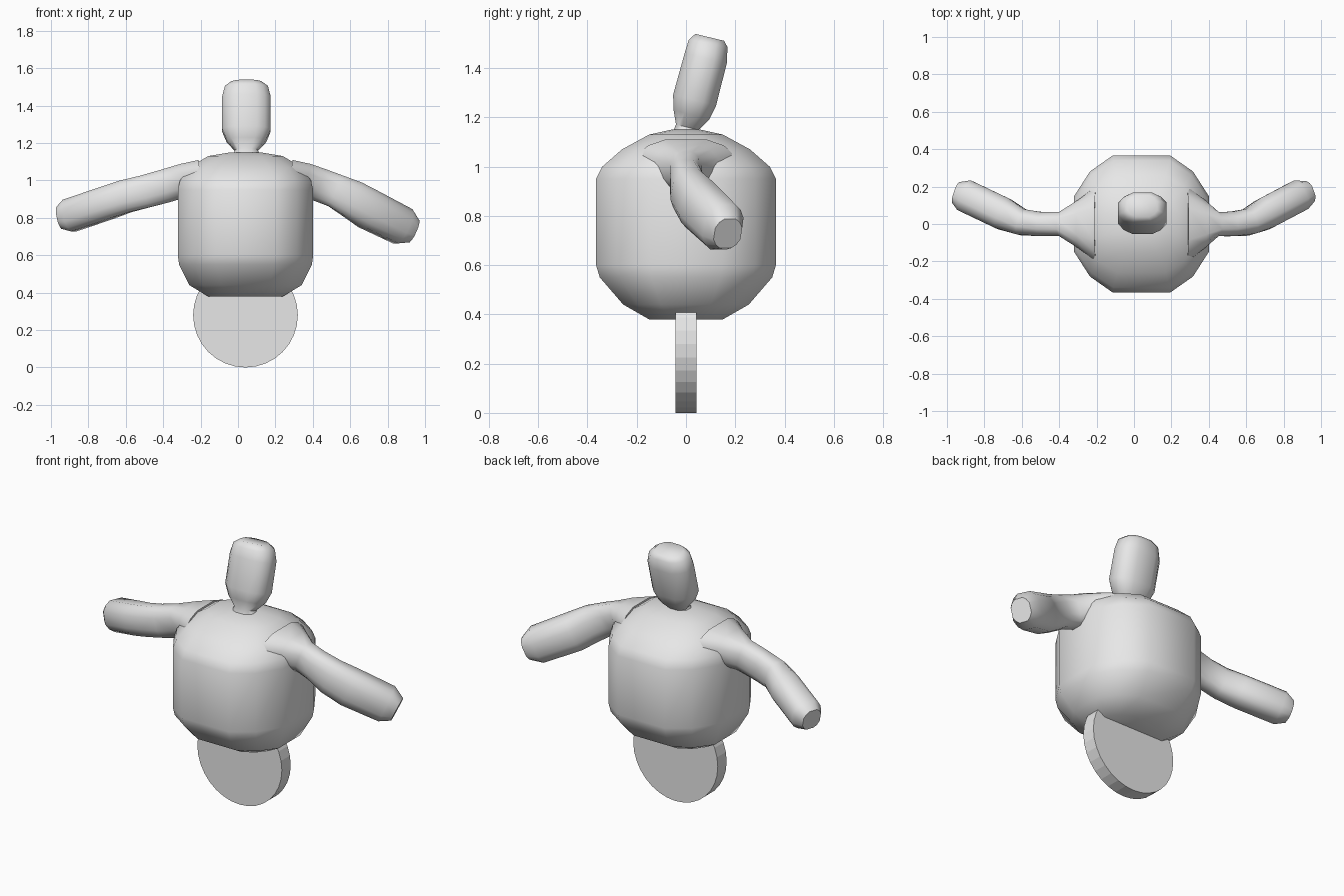
import bpy
import math
from mathutils import Vector

default_cube = bpy.data.objects.get("Cube")
if default_cube:
    bpy.data.objects.remove(default_cube, do_unlink=True)

grey = bpy.data.materials.new("light grey")
grey.use_nodes = True
grey.diffuse_color = (0.8, 0.8, 0.8, 1)
grey.node_tree.nodes["Principled BSDF"].inputs["Base Color"].default_value = (0.8, 0.8, 0.8, 1)

# Chamfered square cross-section, one quarter repeated around
QUARTER = [(1, 0.4), (0.76, 0.77), (0.43, 1)]
SECTION = list(QUARTER)
SECTION += [(-a, b) for a, b in reversed(QUARTER)]
SECTION += [(-a, -b) for a, b in QUARTER]
SECTION += [(a, -b) for a, b in reversed(QUARTER)]


def smooth(obj, degrees):
    bpy.ops.object.select_all(action="DESELECT")
    obj.select_set(True)
    bpy.context.view_layer.objects.active = obj
    bpy.ops.object.shade_smooth_by_angle(angle=math.radians(degrees))


def loft(name, rings, reference):
    """Skin rings of (x, y, z, half width, half height) set square to their path."""
    centres = [Vector(r[:3]) for r in rings]
    verts, faces = [], []
    n = len(SECTION)
    for i, ring in enumerate(rings):
        before = centres[max(i - 1, 0)]
        after = centres[min(i + 1, len(rings) - 1)]
        along = (after - before).normalized()
        across = Vector(reference).cross(along).normalized()
        upward = along.cross(across)
        for a, b in SECTION:
            verts.append(centres[i] + across * a * ring[3] + upward * b * ring[4])
    for i in range(len(rings) - 1):
        for j in range(n):
            k = (j + 1) % n
            faces.append((i * n + j, i * n + k, (i + 1) * n + k, (i + 1) * n + j))
    faces.append(tuple(reversed(range(n))))
    faces.append(tuple(range(len(verts) - n, len(verts))))
    mesh = bpy.data.meshes.new(name)
    mesh.from_pydata(verts, [], faces)
    mesh.update()
    mesh.materials.append(grey)
    obj = bpy.data.objects.new(name, mesh)
    bpy.context.collection.objects.link(obj)
    smooth(obj, 50)
    return obj


MIDDLE = 0.04
Y_AXIS, Z_AXIS = (0, 1, 0), (0, 0, 1)

# Rounded block body: height, half width, half depth
body = [(0.38, 0.2, 0.15), (0.44, 0.3, 0.255), (0.55, 0.355, 0.35),
        (0.6, 0.362, 0.365), (0.95, 0.362, 0.365), (1, 0.35, 0.34),
        (1.07, 0.3, 0.26), (1.13, 0.2, 0.15), (1.15, 0.08, 0.06)]
loft("body", [(MIDDLE, 0, z, w, d) for z, w, d in body], Y_AXIS)

# Head on a pinched neck, leaning back: depth position, height, half sizes
head = [(0, 1.12, 0.08, 0.06), (0.005, 1.16, 0.06, 0.047), (0.022, 1.21, 0.105, 0.075),
        (0.035, 1.27, 0.13, 0.09), (0.08, 1.44, 0.13, 0.088),
        (0.09, 1.5, 0.115, 0.08), (0.096, 1.525, 0.08, 0.06)]
loft("head", [(MIDDLE + 0.005, y, z, w, d) for y, z, w, d in head], Y_AXIS)

# Arms share a flared shoulder, then each bends its own way
SHOULDER = [(0.24, 0, 1.01, 0.2, 0.1), (0.33, 0, 1, 0.13, 0.09)]


def arm(name, side, rest):
    rings = [(MIDDLE + side * x, y, z, w, h) for x, y, z, w, h in SHOULDER]
    rings += [(side * x, y, z, w, h) for x, y, z, w, h in rest]
    loft(name, rings, Z_AXIS)


arm("right_arm", -1, [(0.39, 0, 0.97, 0.065, 0.09), (0.5, 0, 0.94, 0.065, 0.088),
                      (0.6, 0.01, 0.915, 0.07, 0.088), (0.7, 0.055, 0.88, 0.087, 0.088),
                      (0.9, 0.15, 0.812, 0.087, 0.088), (0.95, 0.167, 0.8, 0.058, 0.06)])
arm("left_arm", 1, [(0.44, 0, 0.975, 0.065, 0.09), (0.52, 0, 0.945, 0.065, 0.09),
                    (0.61, 0.01, 0.9, 0.07, 0.1), (0.7, 0.055, 0.845, 0.085, 0.105),
                    (0.88, 0.15, 0.755, 0.085, 0.1), (0.935, 0.17, 0.728, 0.058, 0.065)])

# Single wheel under the body
bpy.ops.mesh.primitive_cylinder_add(vertices=32, radius=0.28, depth=0.084,
                                    location=(MIDDLE, 0, 0.28),
                                    rotation=(math.pi / 2, 0, 0))
wheel = bpy.context.object
wheel.name = "wheel"
wheel.data.materials.append(grey)
